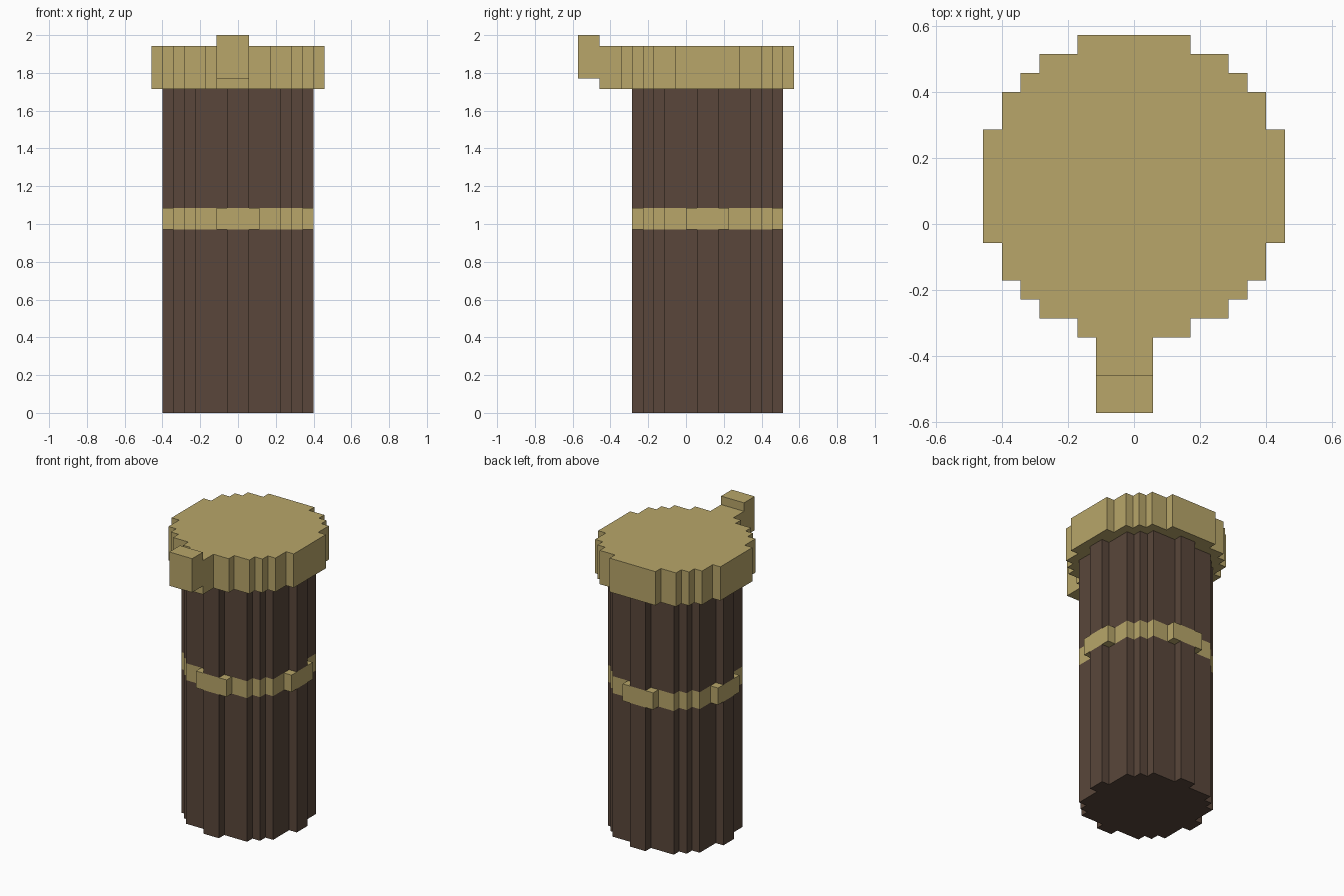
import bpy
import bmesh

cube = bpy.data.objects.get("Cube")
if cube:
    bpy.data.objects.remove(cube, do_unlink=True)

U = 2 / 35       # size of one block
CENTRE_Y = 2     # barrel axis, in blocks


def make_material(name, rgb):
    mat = bpy.data.materials.new(name)
    mat.use_nodes = True
    mat.diffuse_color = (*rgb, 1)
    mat.node_tree.nodes["Principled BSDF"].inputs["Base Color"].default_value = (*rgb, 1)
    return mat


def stepped_outline(corners):
    """Blocky round outline from the outer step corners of one quarter."""
    quarter = [corners[0]]
    for (_, y0), (x1, y1) in zip(corners, corners[1:]):
        quarter += [(x1, y0), (x1, y1)]
    back = quarter + [(-x, y) for x, y in reversed(quarter)]
    front = [(-x, -y) for x, y in back]
    return [(x, y + CENTRE_Y) for x, y in back + front]


def box_outline(x0, x1, y0, y1):
    return [(x0, y0), (x1, y0), (x1, y1), (x0, y1)]


def prism(name, outline, z0, z1, mat):
    """Extrude an outline given in blocks between two heights."""
    bm = bmesh.new()
    base = bm.faces.new([bm.verts.new((x * U, y * U, z0 * U)) for x, y in outline])
    top = bmesh.ops.extrude_face_region(bm, geom=[base], use_keep_orig=True)["geom"]
    verts = [v for v in top if isinstance(v, bmesh.types.BMVert)]
    bmesh.ops.translate(bm, verts=verts, vec=(0, 0, (z1 - z0) * U))
    bmesh.ops.recalc_face_normals(bm, faces=bm.faces)
    mesh = bpy.data.meshes.new(name)
    bm.to_mesh(mesh)
    bm.free()
    mesh.materials.append(mat)
    obj = bpy.data.objects.new(name, mesh)
    bpy.context.collection.objects.link(obj)
    return obj


brown = make_material("dark brown", (0.1, 0.062, 0.043))
tan = make_material("brass tan", (0.479, 0.381, 0.144))

barrel = stepped_outline([(7, 1), (6, 4), (5, 5), (4, 6), (1, 7)])
ring = stepped_outline([(7, 2), (6, 4), (5, 5), (4, 6), (2, 7)])
cap = stepped_outline([(8, 3), (7, 5), (6, 6), (5, 7), (3, 8)])

# Barrel halves with the ring between them
prism("lower_barrel", barrel, 0, 17, brown)
prism("middle_ring", ring, 17, 19, tan)
prism("upper_barrel", barrel, 19, 30, brown)

# Cap with a raised catch on its front
prism("cap", cap, 30, 34, tan)
prism("catch_neck", box_outline(-2, 1, -8, -6), 30, 34, tan)
prism("catch_tip", box_outline(-2, 1, -10, -8), 31, 35, tan)
